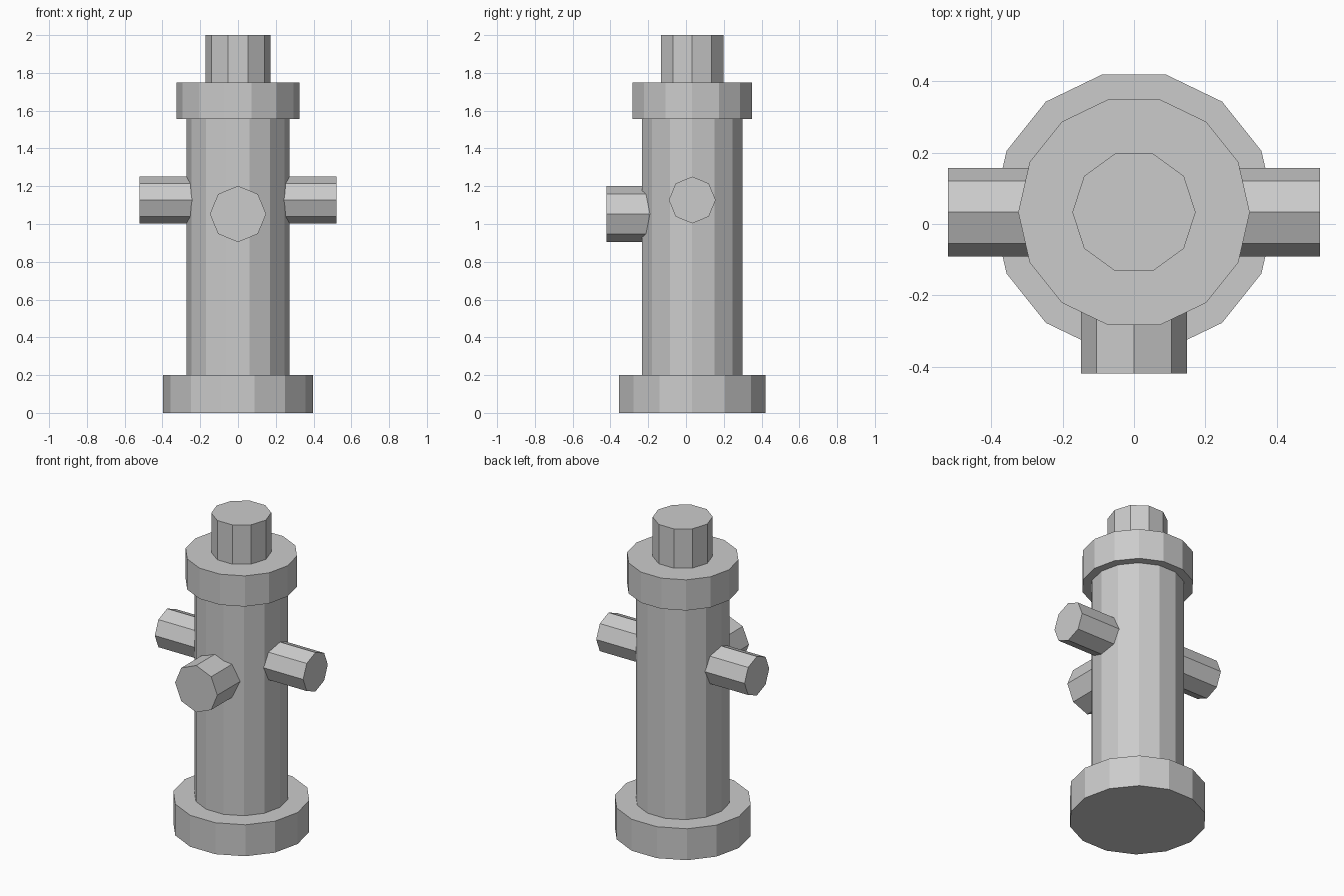
import bpy
from math import pi
from mathutils import Matrix, Vector

cube = bpy.data.objects.get("Cube")
if cube:
    bpy.data.objects.remove(cube, do_unlink=True)

GREY = (0.6, 0.6, 0.6, 1.0)
mat = bpy.data.materials.new("plain grey")
mat.use_nodes = True
mat.diffuse_color = GREY
mat.node_tree.nodes["Principled BSDF"].inputs["Base Color"].default_value = GREY

AXIS_Y = 0.033  # the barrel sits slightly behind the centre


def prism(name, sides, radius, start, end, spin=0.0):
    """Flat-sided cylinder running from start to end."""
    start, end = Vector(start), Vector(end)
    bpy.ops.mesh.primitive_cylinder_add(
        vertices=sides, radius=radius, depth=(end - start).length)
    obj = bpy.context.object
    obj.name = obj.data.name = name
    turn = Vector((0, 0, 1)).rotation_difference(end - start).to_matrix().to_4x4()
    obj.data.transform(turn @ Matrix.Rotation(spin, 4, "Z"))
    obj.location = (start + end) / 2
    obj.data.materials.append(mat)
    return obj


# Upright parts, each with a corner pointing sideways
for name, sides, radius, bottom, top in (
    ("base_flange", 14, 0.397, 0.0, 0.2),
    ("barrel", 14, 0.273, 0.2, 1.555),
    ("cap_ring", 14, 0.325, 1.555, 1.75),
    ("top_nut", 10, 0.173, 1.75, 2.0),
):
    prism(name, sides, radius, (0, AXIS_Y, bottom), (0, AXIS_Y, top), pi / 2)

# Side outlets
for name, side in (("left_outlet", 1), ("right_outlet", -1)):
    prism(name, 8, 0.124, (side * 0.15, AXIS_Y, 1.127), (side * 0.522, AXIS_Y, 1.127))

# Large front outlet
prism("front_outlet", 8, 0.149, (0, -0.1, 1.053), (0, -0.42, 1.053))
